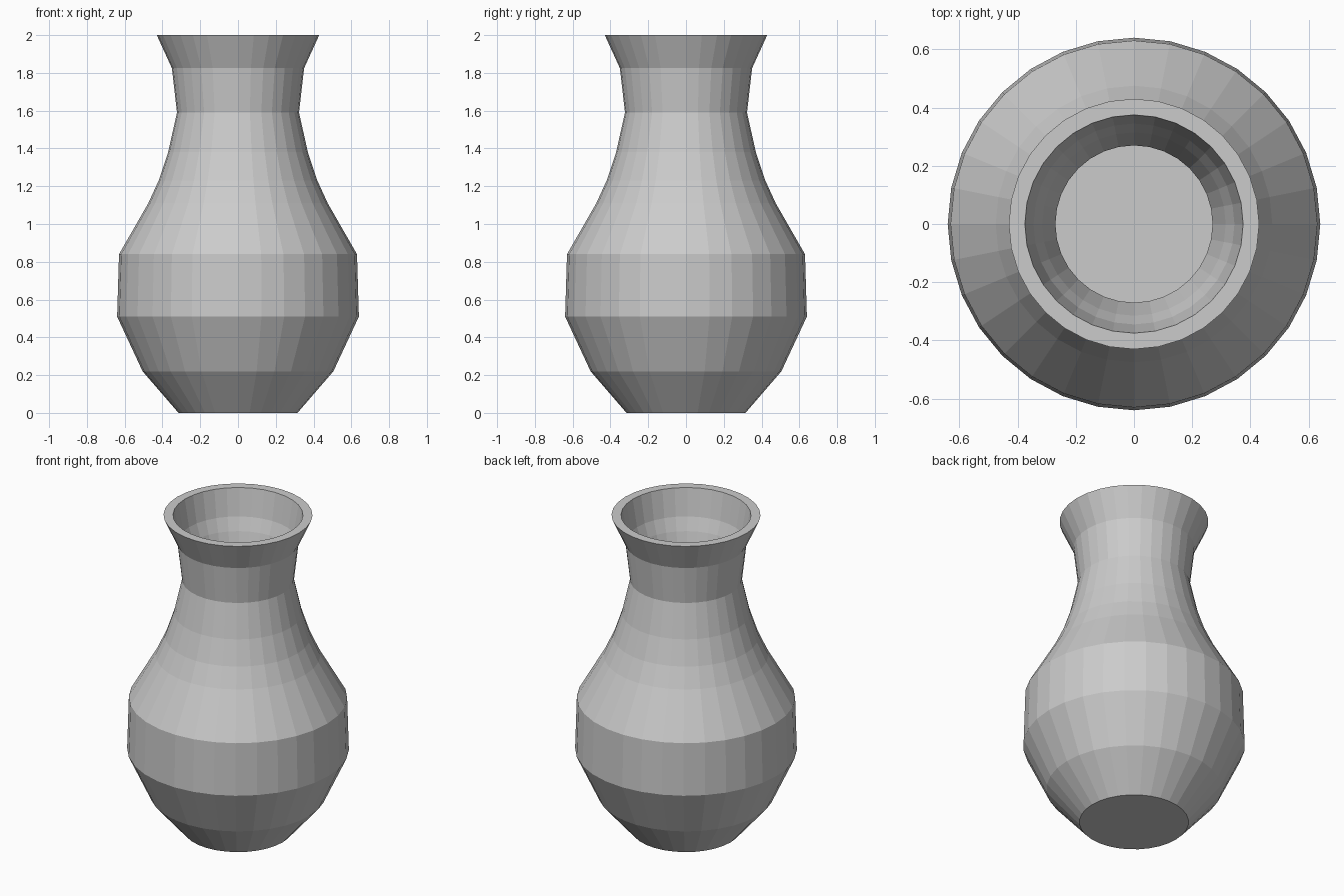
import bpy, bmesh, math

if "Cube" in bpy.data.objects:
    bpy.data.objects.remove(bpy.data.objects["Cube"])

SIDES = 32

# Profile (radius, height): outside from the foot up, over the rim, down the inside
outer = [(0.315, 0), (0.505, 0.22), (0.64, 0.51), (0.63, 0.84), (0.475, 1.11),
         (0.42, 1.23), (0.37, 1.38), (0.323, 1.59), (0.35, 1.825), (0.43, 2.0)]
inner = [(0.375, 2.0), (0.345, 1.83), (0.315, 1.75), (0.27, 1.58), (0.315, 1.37),
         (0.365, 1.21), (0.42, 1.09), (0.575, 0.82), (0.585, 0.52), (0.46, 0.26),
         (0.29, 0.06)]

bm = bmesh.new()
rings = [[bm.verts.new((r * math.cos(2 * math.pi * i / SIDES),
                        r * math.sin(2 * math.pi * i / SIDES), z))
          for i in range(SIDES)] for r, z in outer + inner]

# Walls and rim
for a, b in zip(rings, rings[1:]):
    for i in range(SIDES):
        j = (i + 1) % SIDES
        bm.faces.new((a[i], a[j], b[j], b[i]))

# Underside and inside floor
bm.faces.new(rings[0][::-1])
bm.faces.new(rings[-1])
bmesh.ops.recalc_face_normals(bm, faces=bm.faces)

mesh = bpy.data.meshes.new("vase")
bm.to_mesh(mesh)
bm.free()
vase = bpy.data.objects.new("vase", mesh)
bpy.context.collection.objects.link(vase)
